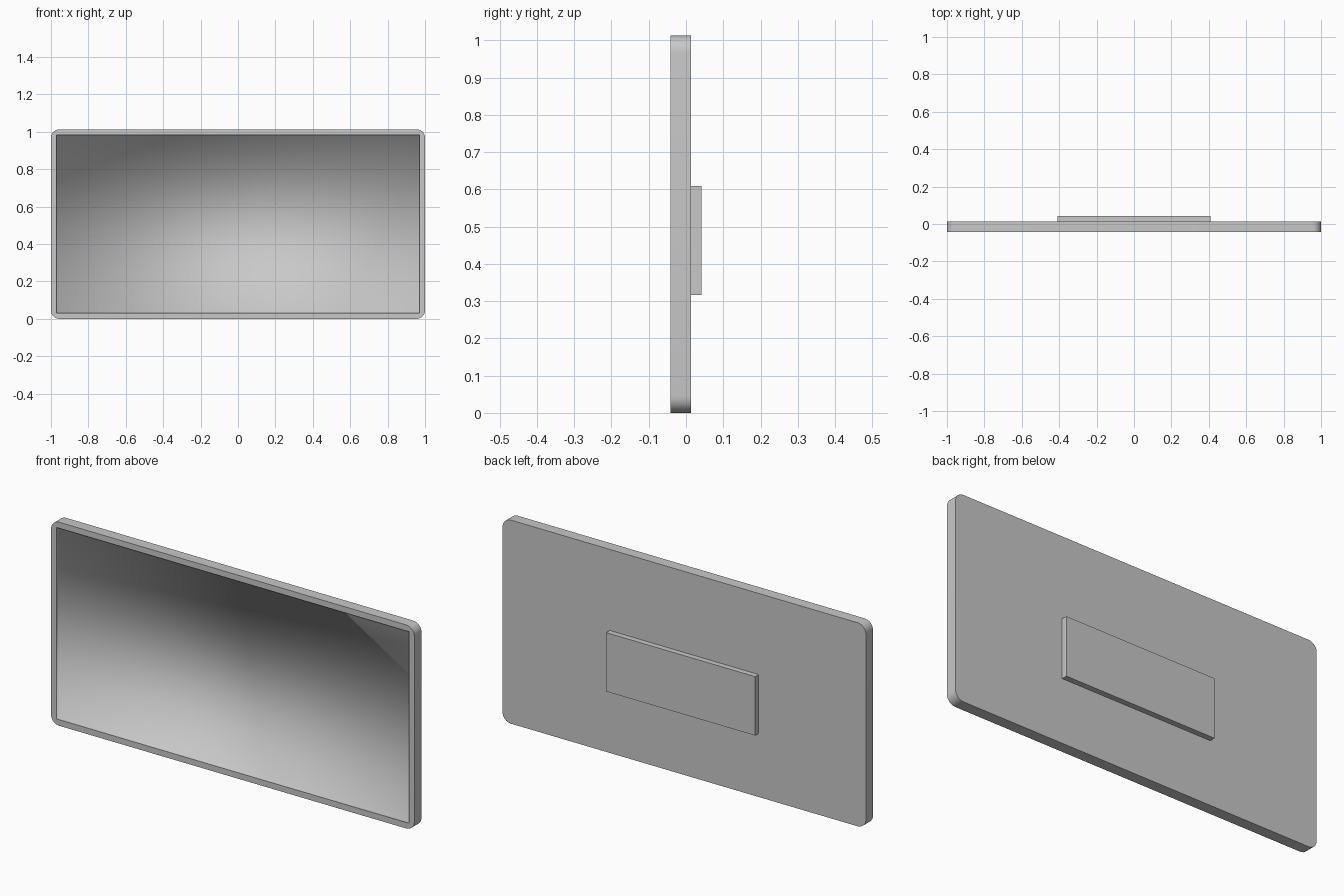
import bpy, bmesh, math

cube = bpy.data.objects.get("Cube")
if cube:
    bpy.data.objects.remove(cube, do_unlink=True)

W, H = 1.0, 1.013            # half width, full height
FRONT, BACK = -0.042, 0.014  # depth of the panel
RADIUS, RIM, RECESS = 0.045, 0.03, 0.015
SEGMENTS = 8

grey = bpy.data.materials.new("Grey")
grey.use_nodes = True
colour = (0.58, 0.58, 0.58, 1)
grey.diffuse_color = colour
grey.node_tree.nodes["Principled BSDF"].inputs["Base Color"].default_value = colour


def finish(bm, name):
    bmesh.ops.recalc_face_normals(bm, faces=bm.faces)
    mesh = bpy.data.meshes.new(name)
    bm.to_mesh(mesh)
    bm.free()
    mesh.materials.append(grey)
    obj = bpy.data.objects.new(name, mesh)
    bpy.context.collection.objects.link(obj)
    return obj


def corner_arcs(bm, y):
    """Four rounded corners of the panel outline, counter-clockwise."""
    arcs = []
    for k, (sx, sz) in enumerate([(1, 1), (-1, 1), (-1, -1), (1, -1)]):
        cx, cz = sx * (W - RADIUS), H / 2 + sz * (H / 2 - RADIUS)
        angles = [(k + i / SEGMENTS) * math.pi / 2 for i in range(SEGMENTS + 1)]
        arcs.append([bm.verts.new((cx + RADIUS * math.cos(a), y,
                                   cz + RADIUS * math.sin(a))) for a in angles])
    return arcs


def inner_corners(bm, y):
    return [bm.verts.new((sx * (W - RIM), y, H / 2 + sz * (H / 2 - RIM)))
            for sx, sz in [(1, 1), (-1, 1), (-1, -1), (1, -1)]]


# Display panel: rounded body, flat rim and softly shaded recessed screen
bm = bmesh.new()
front, back = corner_arcs(bm, FRONT), corner_arcs(bm, BACK)
rim, floor = inner_corners(bm, FRONT), inner_corners(bm, FRONT + RECESS)
front_loop, back_loop = sum(front, []), sum(back, [])
for i in range(len(front_loop)):
    bm.faces.new((front_loop[i - 1], front_loop[i], back_loop[i], back_loop[i - 1]))
bm.faces.new(back_loop)
for k in range(4):
    bm.faces.new(front[k] + [rim[k]])
    bm.faces.new((front[k - 1][-1], front[k][0], rim[k], rim[k - 1]))
    bm.faces.new((rim[k - 1], rim[k], floor[k], floor[k - 1]))
bm.faces.new(floor)
for face in bm.faces:
    face.smooth = True
# Sharp edges around the front rim and the back outline only
front_set, rim_set, back_set = set(front_loop), set(rim), set(back_loop)
for edge in bm.edges:
    if any(set(edge.verts) <= group for group in (front_set, rim_set, back_set)):
        edge.smooth = False
finish(bm, "display_panel")

# Mounting plate on the back
bm = bmesh.new()
bmesh.ops.create_cube(bm, size=1)
bmesh.ops.scale(bm, vec=(0.82, 0.028, 0.293), verts=bm.verts)
bmesh.ops.translate(bm, vec=(0, BACK + 0.014, 0.463), verts=bm.verts)
finish(bm, "mounting_plate")
